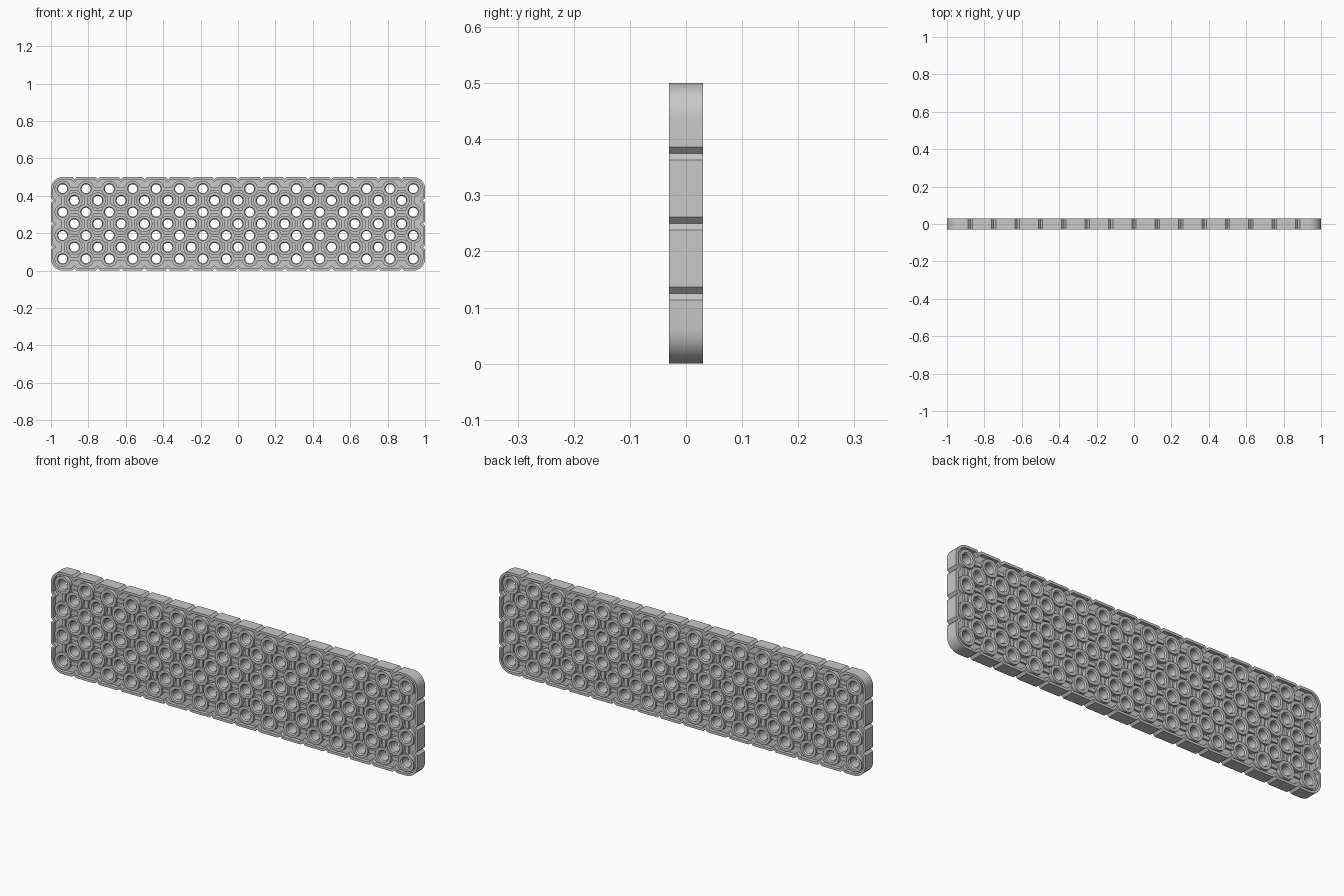
import bpy, bmesh, math
from mathutils import Matrix, Vector

if "Cube" in bpy.data.objects:
    bpy.data.objects.remove(bpy.data.objects["Cube"])

P = 0.125            # hole pitch
NX, NZ = 16, 4       # holes along and up
HALF = 0.03          # half thickness
WEB = 0.012          # half thickness of the thin web
HOLE, SEAT, BOSS = 0.024, 0.029, 0.043
NOTCH = 0.0115       # depth of the edge notches
WALL = 0.012

grey = bpy.data.materials.new("light grey plastic")
grey.diffuse_color = (0.58, 0.58, 0.58, 1)
grey.use_nodes = True
grey.node_tree.nodes["Principled BSDF"].inputs["Base Color"].default_value = grey.diffuse_color

main_holes = [((i - 7.5) * P, (j + 0.5) * P) for i in range(NX) for j in range(NZ)]
offset_holes = [((i - 7) * P, (j + 1) * P) for i in range(NX - 1) for j in range(NZ - 1)]
holes = main_holes + offset_holes


def outline(t):
    """Rounded rectangle with V notches, inset by t."""
    d = NOTCH + t * (math.sqrt(2) - 1)
    r = 0.0625 - t
    pts = []
    centre = Vector((0, 0.25))
    for side, n in enumerate((NX, NZ, NX, NZ)):
        out = Vector((0, -1)) if side == 0 else Vector((1, 0))
        out = [Vector((0, -1)), Vector((1, 0)), Vector((0, 1)), Vector((-1, 0))][side]
        along = Vector((-out.y, out.x))
        depth = (NZ if n == NX else NX) * P / 2 - t
        # notches along the side
        for k in range(1, n):
            s = (k - n / 2) * P
            for ds, dd in ((-d, 0), (0, d), (d, 0)):
                pts.append(centre + along * (s + ds) + out * (depth - dd))
        # rounded corner
        c = centre + along * (n * P / 2 - 0.0625) + out * (depth + t - 0.0625)
        for k in range(9):
            a = math.radians(90 * k / 8)
            pts.append(c + (out * math.cos(a) + along * math.sin(a)) * r)
    return pts


def circle(c, r, n=20):
    return [Vector((c[0] + r * math.cos(2 * math.pi * k / n),
                    c[1] + r * math.sin(2 * math.pi * k / n))) for k in range(n)]


def finish(obj):
    obj.data.materials.clear()
    obj.data.materials.append(grey)
    bpy.ops.object.select_all(action='DESELECT')
    obj.select_set(True)
    bpy.context.view_layer.objects.active = obj
    if obj.type == 'CURVE':
        bpy.ops.object.convert(target='MESH')
        obj = bpy.context.view_layer.objects.active
        obj.data.transform(Matrix.Rotation(math.pi / 2, 4, 'X'))
    bpy.ops.object.shade_smooth_by_angle(angle=math.radians(30))


def slab(name, loops, half):
    """Extruded flat shape; loops inside the first one become openings."""
    cu = bpy.data.curves.new(name, 'CURVE')
    cu.dimensions = '2D'
    cu.fill_mode = 'BOTH'
    cu.extrude = half
    for loop in loops:
        sp = cu.splines.new('POLY')
        sp.points.add(len(loop) - 1)
        for p, v in zip(sp.points, loop):
            p.co = (v.x, v.y, 0, 1)
        sp.use_cyclic_u = True
    obj = bpy.data.objects.new(name, cu)
    bpy.context.collection.objects.link(obj)
    finish(obj)


def mesh_object(name, bm):
    bmesh.ops.recalc_face_normals(bm, faces=bm.faces)
    me = bpy.data.meshes.new(name)
    bm.to_mesh(me)
    bm.free()
    obj = bpy.data.objects.new(name, me)
    bpy.context.collection.objects.link(obj)
    finish(obj)


def bosses(name, centres, n=20):
    """Tubes with countersunk mouths around the holes."""
    profile = [(BOSS, -HALF), (BOSS, HALF), (SEAT, HALF), (HOLE, HALF - 0.006),
               (HOLE, 0.006 - HALF), (SEAT, -HALF)]
    bm = bmesh.new()
    for c in centres:
        rings = [[bm.verts.new((p.x, y, p.y)) for p in circle(c, r, n)] for r, y in profile]
        for a, b in zip(rings, rings[1:] + rings[:1]):
            for k in range(n):
                m = (k + 1) % n
                bm.faces.new((a[k], a[m], b[m], b[k]))
    mesh_object(name, bm)


# thin web and outer wall
slab("web", [outline(0.004)] + [circle(h, HOLE + 0.004) for h in holes], WEB)
slab("outer_wall", [outline(0), outline(WALL)], HALF)

# hole rings
bosses("main_hole_rings", main_holes)
bosses("offset_hole_rings", offset_holes)

# ribs joining neighbouring main rings
bm = bmesh.new()
for x, z in main_holes:
    for dx, dz in ((P, 0), (0, P)):
        if x + dx > 1 or z + dz > NZ * P:
            continue
        length, width = P - 2 * BOSS + 0.004, 0.018
        size = (length, 0.044, width) if dx else (width, 0.044, length)
        mat = Matrix.Translation((x + dx / 2, 0, z + dz / 2)) @ Matrix.Diagonal((*size, 1))
        bmesh.ops.create_cube(bm, size=1, matrix=mat)
mesh_object("ribs", bm)
